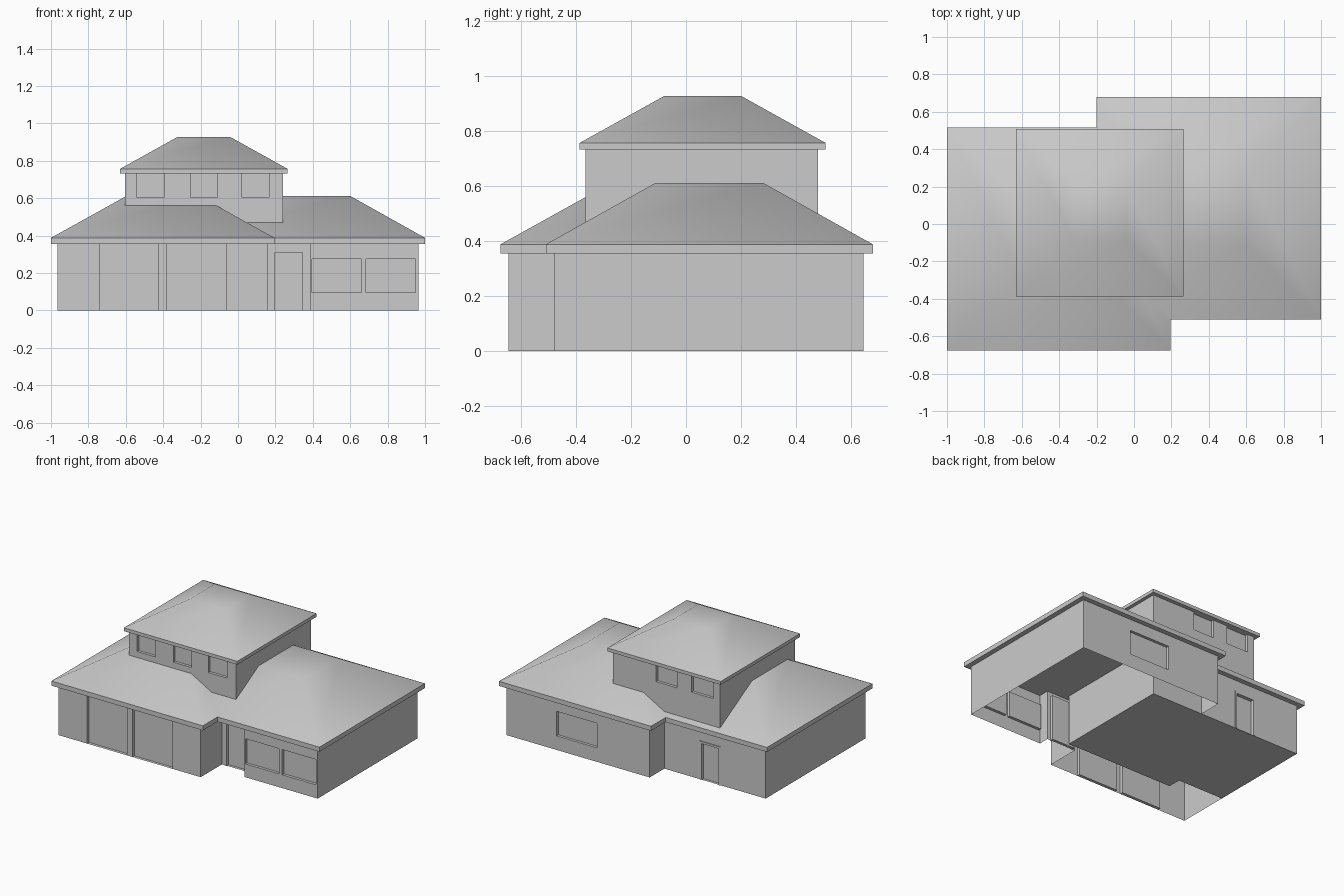
import bpy, bmesh
from math import radians
from mathutils import Vector

if "Cube" in bpy.data.objects:
    bpy.data.objects.remove(bpy.data.objects["Cube"])

EAVE = 0.355      # underside of the lower roofs
UP = 0.733        # underside of the upper roof


def finish(name, bm, smooth=False):
    bmesh.ops.remove_doubles(bm, verts=bm.verts, dist=1e-5)
    if smooth:
        for f in bm.faces:
            f.smooth = True
        for e in bm.edges:
            e.smooth = len(e.link_faces) == 2 and e.calc_face_angle() < radians(45)
    me = bpy.data.meshes.new(name)
    bm.to_mesh(me)
    bm.free()
    ob = bpy.data.objects.new(name, me)
    bpy.context.collection.objects.link(ob)
    return ob


def box(name, x0, x1, y0, y1, z0, z1):
    bm = bmesh.new()
    bmesh.ops.create_cube(bm, size=1)
    for v in bm.verts:
        v.co = ((x0 + x1) / 2 + v.co.x * (x1 - x0),
                (y0 + y1) / 2 + v.co.y * (y1 - y0),
                (z0 + z1) / 2 + v.co.z * (z1 - z0))
    return finish(name, bm)


def wall(name, p0, p1, z0, z1, openings=(), depth=0.02):
    """Wall sheet from p0 to p1 (left to right from outside), with recessed
    panels given as (x0, x1, z0, z1)."""
    a, b = Vector((*p0, 0)), Vector((*p1, 0))
    d = (b - a).normalized()
    inward = Vector((-d.y, d.x, 0)) * depth
    holes = [(*sorted((abs(o[0] - p0[0]), abs(o[1] - p0[0]))), o[2], o[3])
             for o in openings]
    us = sorted({0, (b - a).length, *(u for h in holes for u in h[:2])})
    zs = sorted({z0, z1, *(z for h in holes for z in h[2:])})
    bm = bmesh.new()

    def pt(u, z, deep=False):
        return a + d * u + Vector((0, 0, z)) + (inward if deep else Vector())

    def face(*pts):
        bm.faces.new([bm.verts.new(p) for p in pts])

    for u, v in zip(us, us[1:]):
        for s, t in zip(zs, zs[1:]):
            mu, mz = (u + v) / 2, (s + t) / 2
            if not any(h[0] < mu < h[1] and h[2] < mz < h[3] for h in holes):
                face(pt(u, s), pt(v, s), pt(v, t), pt(u, t))
    for u, v, s, t in holes:
        c = [(u, s), (v, s), (v, t), (u, t)]
        face(*[pt(*q, True) for q in c])
        for q, r in zip(c, c[1:] + c[:1]):
            face(pt(*q), pt(*r), pt(*r, True), pt(*q, True))
    bmesh.ops.remove_doubles(bm, verts=bm.verts, dist=1e-5)
    bmesh.ops.dissolve_limit(bm, angle_limit=0.01, verts=bm.verts, edges=bm.edges)
    return finish(name, bm)


def hip_roof(name, x0, x1, y0, y1, z0, z1, top, inset):
    """Fascia band, four sloping sides and a small flat top."""
    bm = bmesh.new()
    rings = []
    for z, i in ((z0, 0), (z1, 0), (top, inset)):
        rings.append([bm.verts.new(p) for p in (
            (x0 + i, y0 + i, z), (x1 - i, y0 + i, z),
            (x1 - i, y1 - i, z), (x0 + i, y1 - i, z))])
    for r, s in zip(rings, rings[1:]):
        for k in range(4):
            n = (k + 1) % 4
            bm.faces.new((r[k], r[n], s[n], s[k]))
    bm.faces.new(rings[0][::-1])
    bm.faces.new(rings[2])
    return finish(name, bm, True)


def frame(name, x0, x1, y0, y1, top, w=0.015):
    box(name + "_left", x0, x0 + w, y0, y1, 0, top)
    box(name + "_right", x1 - w, x1, y0, y1, 0, top)
    box(name + "_head", x0 + w, x1 - w, y0, y1, top - w, top)


# Roofs
hip_roof("left_roof", -1, 0.195, -0.675, 0.515, EAVE, 0.388, 0.61, 0.4)
hip_roof("right_roof", -0.2, 1, -0.51, 0.68, EAVE, 0.388, 0.612, 0.4)
hip_roof("upper_roof", -0.63, 0.265, -0.387, 0.508, UP, 0.757, 0.928, 0.308)

# Ground floor outer walls
wall("garage_front", (-0.965, -0.645), (0.157, -0.645), 0, EAVE,
     [(-0.74, -0.425, 0, EAVE), (-0.38, -0.065, 0, EAVE)], 0.022)
wall("garage_side", (0.157, -0.645), (0.157, -0.405), 0, EAVE)
wall("entrance_wall", (0.157, -0.405), (0.387, -0.405), 0, EAVE,
     [(0.18, 0.36, 0, 0.325)])
frame("front_door_frame", 0.18, 0.36, -0.41, -0.385, 0.325)
wall("entrance_side", (0.387, -0.405), (0.387, -0.48), 0, EAVE)
wall("right_front", (0.387, -0.48), (0.965, -0.48), 0, EAVE,
     [(0.395, 0.66, 0.095, 0.275), (0.685, 0.95, 0.095, 0.275)])
wall("right_side", (0.965, -0.48), (0.965, 0.645), 0, EAVE)
wall("right_back", (0.965, 0.645), (-0.165, 0.645), 0, EAVE,
     [(0.25, 0.57, 0.1, 0.275)])
wall("back_step", (-0.165, 0.645), (-0.165, 0.48), 0, EAVE)
wall("left_back", (0.24, 0.48), (-0.965, 0.48), 0, EAVE,
     [(-0.61, -0.445, 0, 0.275)])
frame("back_door_frame", -0.61, -0.445, 0.46, 0.485, 0.275)
wall("left_side", (-0.965, 0.48), (-0.965, -0.645), 0, EAVE)

# Inner walls and floor of the closed core
wall("core_side", (0.24, -0.365), (0.24, 0.48), 0, EAVE)
wall("core_front", (-0.605, -0.365), (0.24, -0.365), 0, EAVE)
wall("core_step", (-0.605, -0.27), (-0.605, -0.365), 0, EAVE)
wall("store_front", (-0.965, -0.27), (-0.605, -0.27), 0, EAVE)
bm = bmesh.new()
bm.faces.new([bm.verts.new((x, y, 0)) for x, y in (
    (-0.965, 0.48), (0.24, 0.48), (0.24, -0.365),
    (-0.605, -0.365), (-0.605, -0.27), (-0.965, -0.27))])
finish("floor", bm)

# Upper storey walls with recessed windows
wall("upper_front", (-0.605, -0.365), (0.24, -0.365), EAVE, UP,
     [(x, x + 0.145, 0.603, UP) for x in (-0.54, -0.255, 0.022)])
wall("upper_right", (0.24, -0.365), (0.24, 0.48), EAVE, UP)
wall("upper_back", (0.24, 0.48), (-0.605, 0.48), EAVE, UP,
     [(-0.265, -0.1, 0.603, UP), (-0.55, -0.38, 0.603, UP)])
wall("upper_left", (-0.605, 0.48), (-0.605, -0.365), EAVE, UP)
